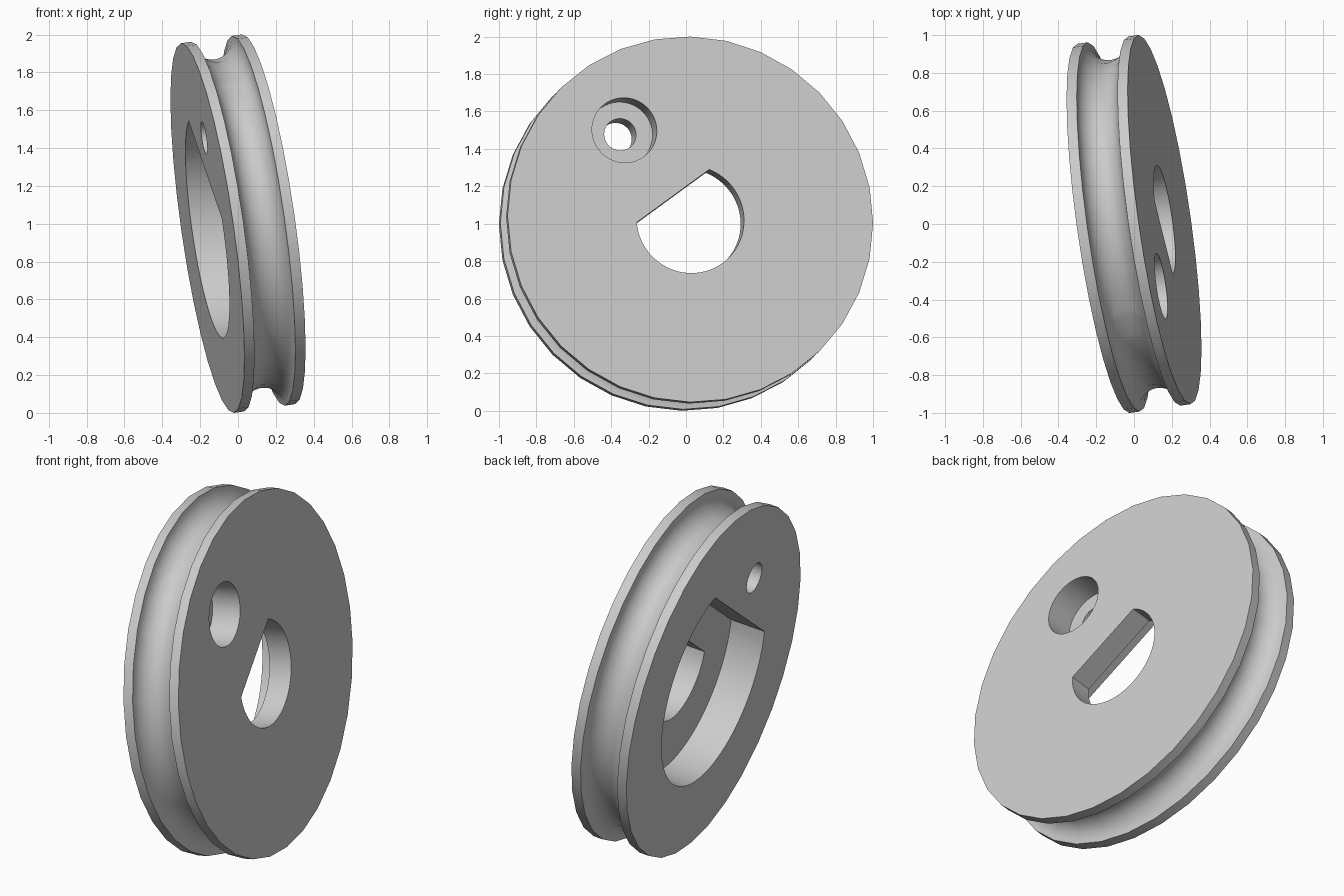
import bpy, bmesh, math
from mathutils import Matrix, Vector

cube = bpy.data.objects.get("Cube")
if cube:
    bpy.data.objects.remove(cube, do_unlink=True)

RADIUS, HALF, GROOVE = 0.987, 0.165, 0.11
PIN = 0.593                                  # distance of the pin hole from the axle
THETA = math.atan2(0.8, -0.6)                # direction of the flats and the pin hole


def make_object(name, bm):
    bmesh.ops.recalc_face_normals(bm, faces=bm.faces[:])
    mesh = bpy.data.meshes.new(name)
    bm.to_mesh(mesh)
    bm.free()
    obj = bpy.data.objects.new(name, mesh)
    bpy.context.collection.objects.link(obj)
    return obj


def prism(name, radius, z0, z1, flat=None, offset=0.0, matrix=Matrix(), n=64):
    """Round or D-shaped prism, shifted outward along THETA."""
    half = math.acos(flat / radius) if flat else math.pi / n
    step = (2 * math.pi - 2 * half) / (n - 1)
    cx, cy = offset * math.cos(THETA), offset * math.sin(THETA)
    bm = bmesh.new()
    ring = []
    for i in range(n):
        a = THETA + half + i * step
        ring.append(bm.verts.new((cx + radius * math.cos(a), cy + radius * math.sin(a), z0)))
    face = bm.faces.new(ring)
    ext = bmesh.ops.extrude_face_region(bm, geom=[face])
    top = [g for g in ext["geom"] if isinstance(g, bmesh.types.BMVert)]
    bmesh.ops.translate(bm, verts=top, vec=(0, 0, z1 - z0))
    bm.transform(matrix)
    return make_object(name, bm)


# Wheel with a half-round groove, spun around its axle
profile = [(RADIUS, -HALF)]
for i in range(17):
    a = math.pi * (i / 16 - 0.5)
    profile.append((RADIUS - GROOVE * math.cos(a), GROOVE * math.sin(a)))
profile.append((RADIUS, HALF))
bm = bmesh.new()
verts = [bm.verts.new((r, 0, z)) for r, z in profile]
edges = [bm.edges.new(pair) for pair in zip(verts, verts[1:])]
bmesh.ops.spin(bm, geom=verts + edges, cent=(0, 0, 0), axis=(0, 0, 1),
               angle=2 * math.pi, steps=32, use_duplicate=False)
bmesh.ops.remove_doubles(bm, verts=bm.verts[:], dist=1e-4)
bmesh.ops.holes_fill(bm, edges=[e for e in bm.edges if e.is_boundary], sides=0)
wheel = make_object("grooved_wheel", bm)

# Axle holes, stepped pin hole and the radial drilling into the groove
radial = Matrix.Rotation(THETA, 4, "Z") @ Matrix.Rotation(math.pi / 2, 4, "Y")
cutters = [
    prism("axle_hole", 0.29, -0.1, 0.3, flat=0.156),
    prism("axle_pocket", 0.587, -0.3, 0.035, flat=0.383),
    prism("pin_hole", 0.086, -0.3, 0.3, offset=PIN),
    prism("pin_counterbore", 0.175, 0.0, 0.3, offset=PIN),
    prism("radial_hole", 0.088, PIN, 1.2, matrix=radial),
]
bpy.ops.object.select_all(action="DESELECT")
bpy.context.view_layer.objects.active = wheel
wheel.select_set(True)
for cutter in cutters:
    cutter.hide_render = True
    mod = wheel.modifiers.new(cutter.name, "BOOLEAN")
    mod.operation = "DIFFERENCE"
    mod.solver = "EXACT"
    mod.object = cutter
    bpy.ops.object.modifier_apply(modifier=mod.name)
    bpy.data.objects.remove(cutter, do_unlink=True)

# Tilt the axle and stand the wheel on the floor
axle = Vector((1, 0.143, 0.143)).normalized()
side = (Vector((0, 1, 0)) - axle * axle.y).normalized()
up = axle.cross(side)
wheel.data.transform(Matrix((side, up, axle)).transposed().to_4x4())
wheel.location.z = -min(v.co.z for v in wheel.data.vertices)

# Grey finish
grey = bpy.data.materials.new("light_grey")
grey.use_nodes = True
colour = (0.6, 0.6, 0.6, 1)
grey.diffuse_color = colour
grey.node_tree.nodes["Principled BSDF"].inputs["Base Color"].default_value = colour
wheel.data.materials.clear()
wheel.data.materials.append(grey)
bpy.ops.object.shade_smooth_by_angle(angle=math.radians(30))
